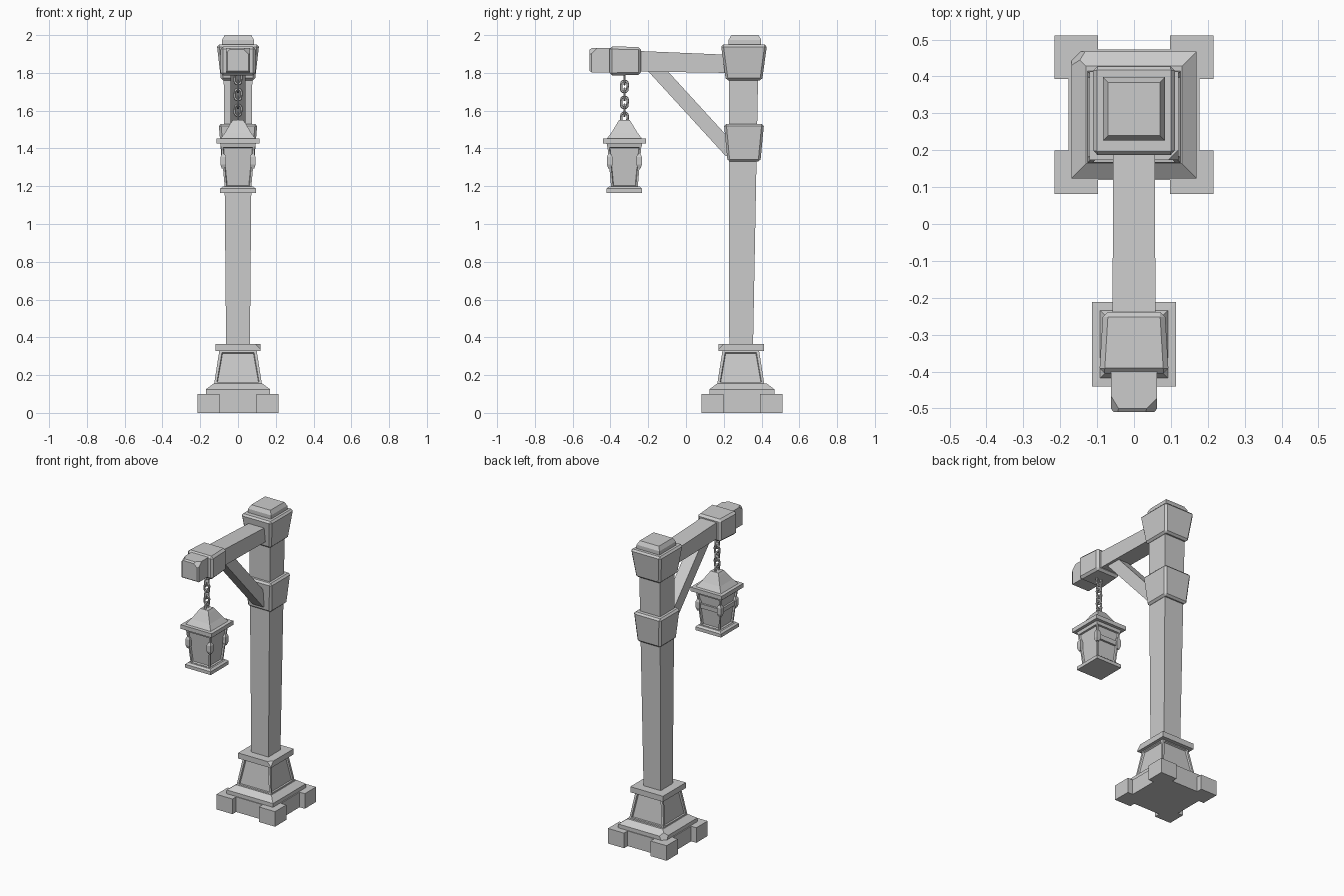
import bpy, bmesh, math
from mathutils import Vector, Matrix

cube = bpy.data.objects.get("Cube")
if cube:
    bpy.data.objects.remove(cube, do_unlink=True)

stone = bpy.data.materials.new("grey stone")
stone.use_nodes = True
stone.diffuse_color = (0.6, 0.6, 0.6, 1)
stone.node_tree.nodes["Principled BSDF"].inputs["Base Color"].default_value = (0.6, 0.6, 0.6, 1)


def finish(name, bm, bevel=0.0):
    bmesh.ops.recalc_face_normals(bm, faces=bm.faces)
    mesh = bpy.data.meshes.new(name)
    bm.to_mesh(mesh)
    bm.free()
    mesh.materials.append(stone)
    ob = bpy.data.objects.new(name, mesh)
    bpy.context.collection.objects.link(ob)
    if bevel:
        mod = ob.modifiers.new("chamfer", "BEVEL")
        mod.width, mod.segments = bevel, 1
    return ob


def loft(name, rings, axis="z", bevel=0.0, panel=None, chips=()):
    """Stack rectangles (t, centre u, centre v, half u, half v) along an axis."""
    bm = bmesh.new()
    loops = []
    for t, cu, cv, hu, hv in rings:
        uv = [(cu + a * hu, cv + b * hv) for a, b in ((-1, -1), (1, -1), (1, 1), (-1, 1))]
        loops.append([bm.verts.new((u, v, t) if axis == "z" else (u, t, v)) for u, v in uv])
    sides = []
    for low, high in zip(loops, loops[1:]):
        for i in range(4):
            j = (i + 1) % 4
            sides.append(bm.faces.new((low[i], low[j], high[j], high[i])))
    bm.faces.new(loops[0])
    bm.faces.new(loops[-1])
    bmesh.ops.recalc_face_normals(bm, faces=bm.faces)
    # sunken panels: a flat border, then a steep step inwards
    if panel:
        border, depth = panel
        bmesh.ops.inset_individual(bm, faces=sides, thickness=border)
        bmesh.ops.inset_individual(bm, faces=sides, thickness=depth * 0.5, depth=-depth)
    # knocked-off corners
    for point, normal in chips:
        cut = bmesh.ops.bisect_plane(bm, geom=bm.verts[:] + bm.edges[:] + bm.faces[:],
                                     plane_co=point, plane_no=normal, clear_outer=True)
        edges = [e for e in cut["geom_cut"] if isinstance(e, bmesh.types.BMEdge)]
        bmesh.ops.edgeloop_fill(bm, edges=edges)
    return finish(name, bm, bevel)


def notch(ob, tip, out, along, size, stretch=1.0):
    """Cut a V-shaped nick whose sharp bottom passes through tip."""
    o, t = Vector(out).normalized(), Vector(along).normalized()
    a = o.cross(t)
    bm = bmesh.new()
    bmesh.ops.create_cube(bm, size=size)
    bmesh.ops.rotate(bm, verts=bm.verts, matrix=Matrix.Rotation(math.pi / 4, 3, "X"))
    for v in bm.verts:
        x, y, z = v.co
        v.co = Vector(tip) + o * (y + size * math.sqrt(0.5)) + t * z * stretch + a * x
    cutter = finish("nick_cutter", bm)
    cutter.hide_render = True
    mod = ob.modifiers.new("nick", "BOOLEAN")
    mod.operation, mod.object, mod.solver = "DIFFERENCE", cutter, "EXACT"
    bpy.context.view_layer.update()
    mesh = bpy.data.meshes.new_from_object(ob.evaluated_get(bpy.context.evaluated_depsgraph_get()))
    ob.modifiers.clear()
    ob.data = mesh
    bpy.data.objects.remove(cutter, do_unlink=True)


# Base: slab, four corner blocks, sloped plinth
BY = 0.296
loft("base_slab", [(0, 0, BY, 0.177, 0.177), (0.1, 0, BY, 0.177, 0.177)])
for sx in (-1, 1):
    for sy in (-1, 1):
        x, y = sx * 0.156, BY + sy * 0.156
        loft("corner_block", [(0, x, y, 0.059, 0.059), (0.1, x, y, 0.059, 0.059)])
loft("plinth", [(0.1, 0, BY, 0.17, 0.172), (0.125, 0, BY, 0.17, 0.172), (0.155, 0, BY, 0.13, 0.132)],
     chips=[((-0.15, 0.45, 0.125), (-1, 1, 0.5))])
loft("pedestal", [(0.15, 0, 0.29, 0.127, 0.125), (0.335, 0, 0.29, 0.098, 0.096)], panel=(0.02, 0.01))
loft("pedestal_cap", [(0.328, 0, 0.293, 0.12, 0.12), (0.365, 0, 0.293, 0.12, 0.12)],
     chips=[((0.105, 0.173, 0.352), (1, -1, 1))])

# Post, slightly wider towards the top, with a nick in one edge
post = loft("post", [(0.36, 0, 0.292, 0.063, 0.063), (1.8, 0, 0.305, 0.076, 0.077)])
notch(post, (-0.042, 0.256, 0.9), (-1, -1, 0), (0, 0, 1), 0.2, 2.0)

# Collars and top cap
loft("middle_collar", [(1.33, 0, 0.307, 0.086, 0.087), (1.53, 0, 0.307, 0.102, 0.106)], bevel=0.012)
loft("top_collar", [(1.76, 0, 0.307, 0.09, 0.096), (1.95, 0, 0.307, 0.112, 0.122)], bevel=0.012)
loft("post_cap", [(1.945, 0, 0.312, 0.084, 0.086), (1.975, 0, 0.312, 0.084, 0.086),
                  (2.0, 0, 0.312, 0.07, 0.072)])

# Horizontal arm with a nick, end sleeve and chipped tip
arm = loft("arm", [(-0.3, 0, 1.863, 0.058, 0.055), (0.22, 0, 1.848, 0.057, 0.048)], axis="y")
notch(arm, (0.034, 0.02, 1.88), (1, 0, 1), (0, 1, 0), 0.15, 1.2)
loft("arm_sleeve", [(-0.405, 0, 1.863, 0.094, 0.077), (-0.238, 0, 1.863, 0.084, 0.074)],
     axis="y", bevel=0.014)
loft("arm_tip", [(-0.51, 0, 1.867, 0.055, 0.056), (-0.5, 0, 1.867, 0.063, 0.064),
                 (-0.39, 0, 1.867, 0.063, 0.064)], axis="y",
     chips=[((0.035, -0.505, 1.925), (1, -1, 1)), ((-0.045, -0.505, 1.925), (-1, -0.6, 1))])

# Diagonal brace, sheared between the arm and the middle collar
brace = loft("brace", [(1.36, 0, 0.262, 0.04, 0.052), (1.83, 0, -0.168, 0.04, 0.052)])
notch(brace, (0.022, -0.004, 1.627), (1, -0.69, -0.72), (0, 0.72, -0.69), 0.12, 1.2)

# Chain of alternating oval links
LY = -0.326
for i in range(6):
    bm = bmesh.new()
    n, m = 12, 6
    grid = []
    for a in range(n):
        p = 2 * math.pi * a / n
        ring = []
        for b in range(m):
            q = 2 * math.pi * b / m
            r = 0.0175 + 0.007 * math.cos(q)
            ring.append(bm.verts.new((r * math.cos(p), 0.007 * math.sin(q),
                                      r * math.sin(p) + math.copysign(0.012, math.sin(p + 0.01)))))
        grid.append(ring)
    for a in range(n):
        for b in range(m):
            c, d = (a + 1) % n, (b + 1) % m
            bm.faces.new((grid[a][b], grid[c][b], grid[c][d], grid[a][d]))
    bmesh.ops.rotate(bm, verts=bm.verts, matrix=Matrix.Rotation((i % 2) * math.pi / 2, 3, "Z"))
    bmesh.ops.translate(bm, verts=bm.verts, vec=(0, LY, 1.77 - i * 0.042))
    finish("chain_link", bm)

# Lantern: roof, panelled body, base plate
loft("lantern_roof", [(z, 0, LY, h, h) for z, h in
                      ((1.425, 0.114), (1.452, 0.114), (1.453, 0.092), (1.485, 0.068), (1.535, 0.038), (1.55, 0.028))])
loft("lantern_neck", [(1.405, 0, LY, 0.09, 0.09), (1.43, 0, LY, 0.095, 0.095)])
loft("lantern_body", [(1.19, 0, LY, 0.07, 0.07), (1.415, 0, LY, 0.09, 0.09)], panel=(0.014, 0.01))
loft("lantern_base", [(z, 0, LY, h, h) for z, h in ((1.165, 0.094), (1.187, 0.094), (1.198, 0.082))])

# Corner brackets halfway up the lantern, and bands on the back and right sides
for sx in (-1, 1):
    for sy in (-1, 1):
        x, y = sx * 0.078, LY + sy * 0.078
        loft("lantern_bracket", [(1.295, x, y, 0.008, 0.008), (1.315, x, y, 0.015, 0.015),
                                 (1.355, x, y, 0.015, 0.015), (1.37, x, y, 0.008, 0.008)])
loft("back_band", [(1.315, 0, LY + 0.076, 0.08, 0.008), (1.345, 0, LY + 0.078, 0.08, 0.008)])
loft("side_band", [(1.315, -0.076, LY, 0.008, 0.08), (1.345, -0.078, LY, 0.008, 0.08)])
